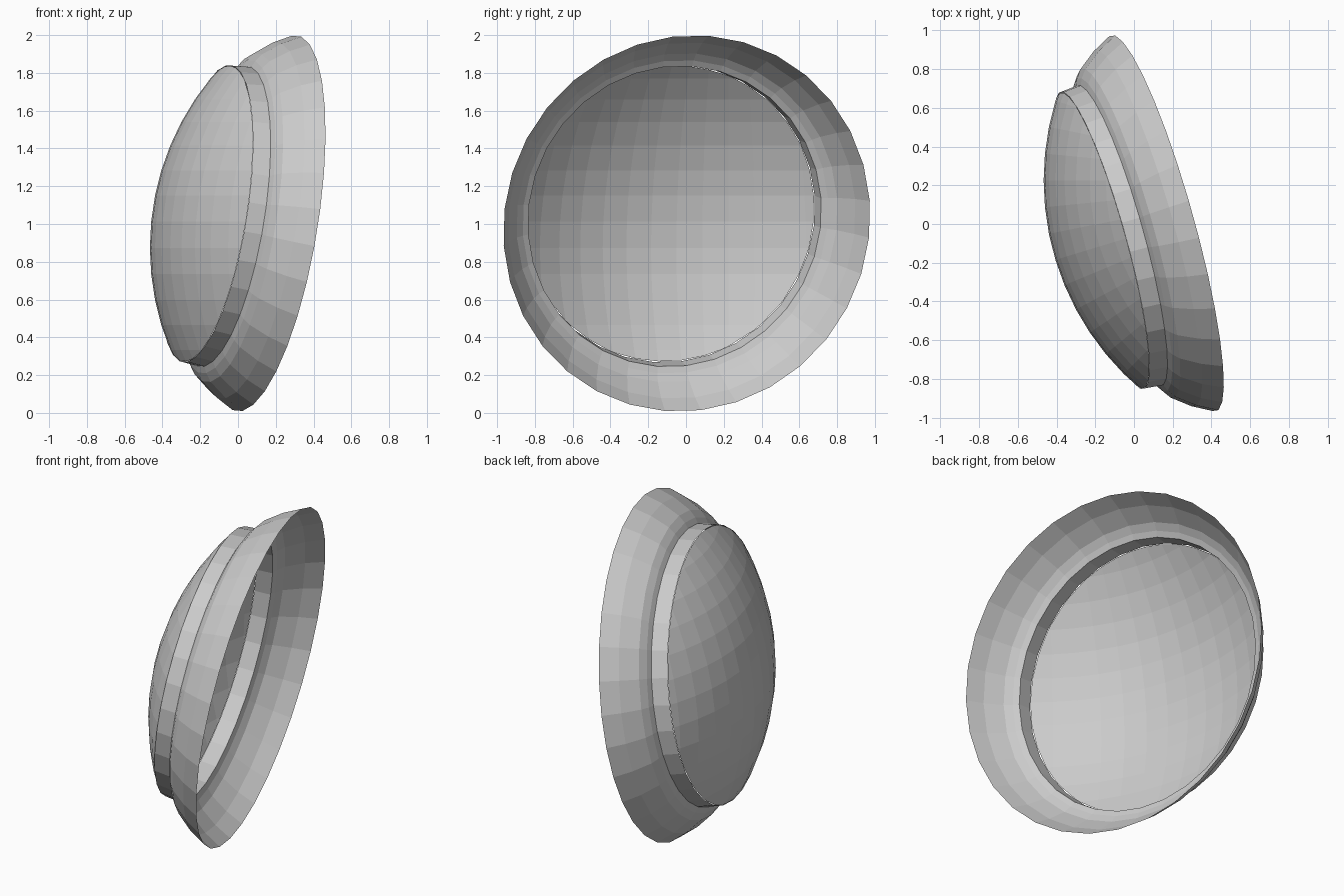
import bpy, bmesh, math
from mathutils import Vector

cube = bpy.data.objects.get("Cube")
if cube:
    bpy.data.objects.remove(cube)

SEGMENTS = 32
AXIS = Vector((0.953, 0.266, -0.155)).normalized()   # direction of the open side
SEAM = Vector((-0.165, -0.085, 1.055))               # centre of the dome edge
TURN = Vector((0, 0, 1)).rotation_difference(AXIS)

grey = bpy.data.materials.new("light grey")
grey.use_nodes = True
grey.diffuse_color = (0.6, 0.6, 0.6, 1)
grey.node_tree.nodes["Principled BSDF"].inputs["Base Color"].default_value = (0.6, 0.6, 0.6, 1)


def finish(bm, name):
    mesh = bpy.data.meshes.new(name)
    bm.to_mesh(mesh)
    bm.free()
    mesh.materials.append(grey)
    obj = bpy.data.objects.new(name, mesh)
    bpy.context.collection.objects.link(obj)
    return obj


def revolve(name, profile):
    """Open shell turned around the tilted axis from (distance, radius) points."""
    bm = bmesh.new()
    rings = []
    for t, r in profile:
        ring = []
        for i in range(SEGMENTS):
            a = math.tau * i / SEGMENTS
            ring.append(bm.verts.new(SEAM + TURN @ Vector((r * math.cos(a), r * math.sin(a), t))))
        rings.append(ring)
    for low, high in zip(rings, rings[1:]):
        for i in range(SEGMENTS):
            j = (i + 1) % SEGMENTS
            bm.faces.new((low[i], low[j], high[j], high[i]))
    return finish(bm, name)


# Shallow dome: a slice of a large sphere
bm = bmesh.new()
bmesh.ops.create_uvsphere(bm, u_segments=64, v_segments=32, radius=1.413)
bmesh.ops.translate(bm, verts=bm.verts, vec=SEAM + AXIS * 1.168)
bmesh.ops.bisect_plane(bm, geom=bm.verts[:] + bm.edges[:] + bm.faces[:],
                       plane_co=SEAM, plane_no=AXIS, clear_outer=True)
finish(bm, "dome")

# Upright band and flared, open brim
revolve("band", [(0, 0.797), (0.095, 0.806)])
revolve("brim", [(0.095, 0.806), (0.11, 0.84), (0.14, 0.882), (0.235, 0.955), (0.335, 1.008)])
